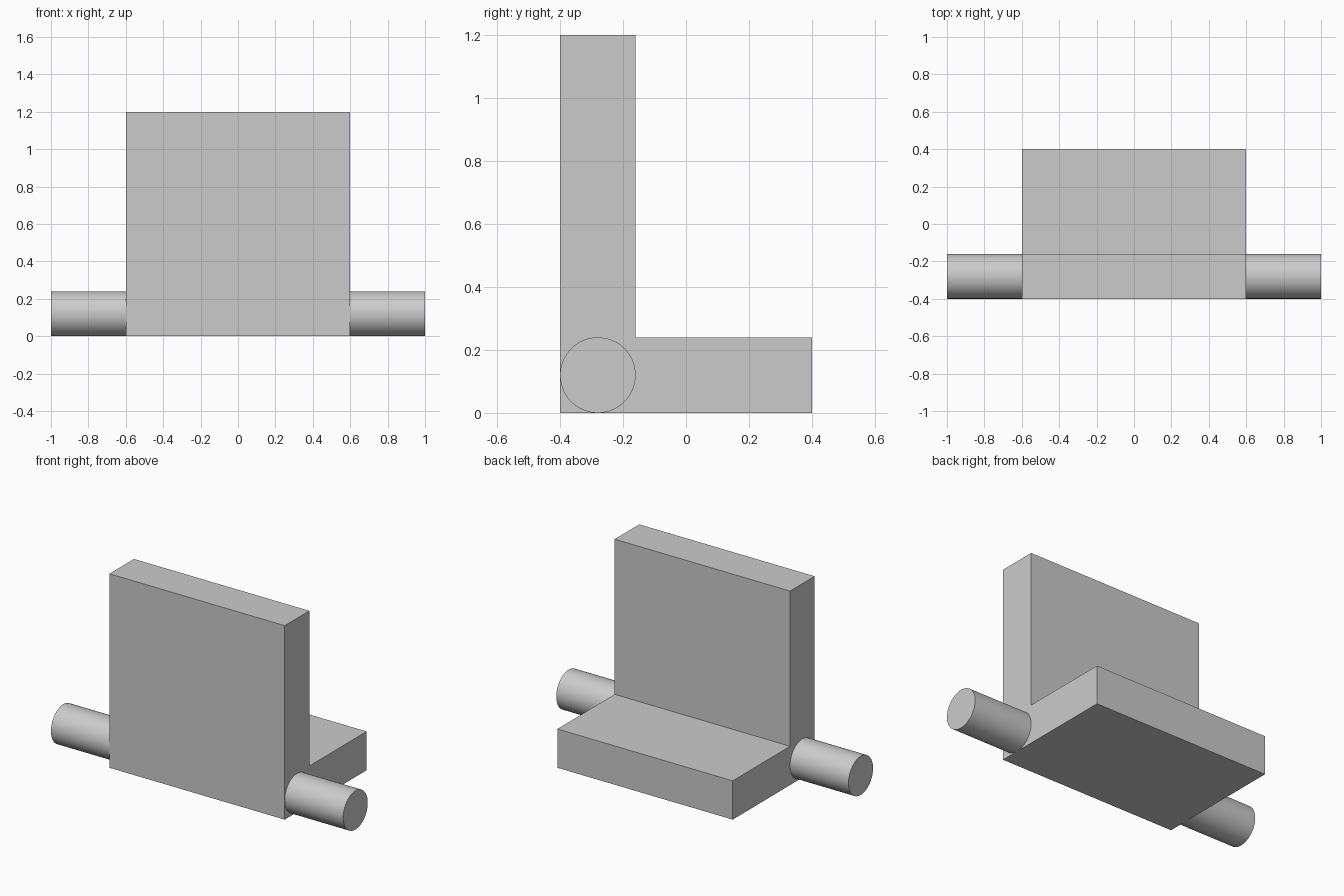
import bpy
import bmesh
import math

cube = bpy.data.objects.get("Cube")
if cube:
    bpy.data.objects.remove(cube, do_unlink=True)

HALF_W, FRONT, BACK = 0.6, -0.4, 0.4
THICK, HEIGHT, TIP = 0.24, 1.2, 1.0

grey = bpy.data.materials.new("light grey")
grey.use_nodes = True
colour = (0.6, 0.6, 0.6, 1)
grey.diffuse_color = colour
grey.node_tree.nodes["Principled BSDF"].inputs["Base Color"].default_value = colour

# L-shaped bracket: side profile extruded across the width
profile = [(FRONT, 0), (BACK, 0), (BACK, THICK), (FRONT + THICK, THICK),
           (FRONT + THICK, HEIGHT), (FRONT, HEIGHT)]
bm = bmesh.new()
face = bm.faces.new([bm.verts.new((-HALF_W, y, z)) for y, z in profile])
result = bmesh.ops.extrude_face_region(bm, geom=[face])
moved = [v for v in result["geom"] if isinstance(v, bmesh.types.BMVert)]
bmesh.ops.translate(bm, verts=moved, vec=(2 * HALF_W, 0, 0))
bmesh.ops.recalc_face_normals(bm, faces=bm.faces)
mesh = bpy.data.meshes.new("bracket")
bm.to_mesh(mesh)
bm.free()
mesh.materials.append(grey)
bpy.context.collection.objects.link(bpy.data.objects.new("bracket", mesh))

# Round pivot pins on both sides
for name, side in (("left_pin", 1), ("right_pin", -1)):
    bpy.ops.mesh.primitive_cylinder_add(
        vertices=64, radius=THICK / 2, depth=TIP - HALF_W,
        location=(side * (TIP + HALF_W) / 2, FRONT + THICK / 2, THICK / 2),
        rotation=(0, math.pi / 2, 0))
    pin = bpy.context.object
    pin.name = name
    pin.data.materials.append(grey)
    bpy.ops.object.shade_smooth_by_angle(angle=math.radians(30))
